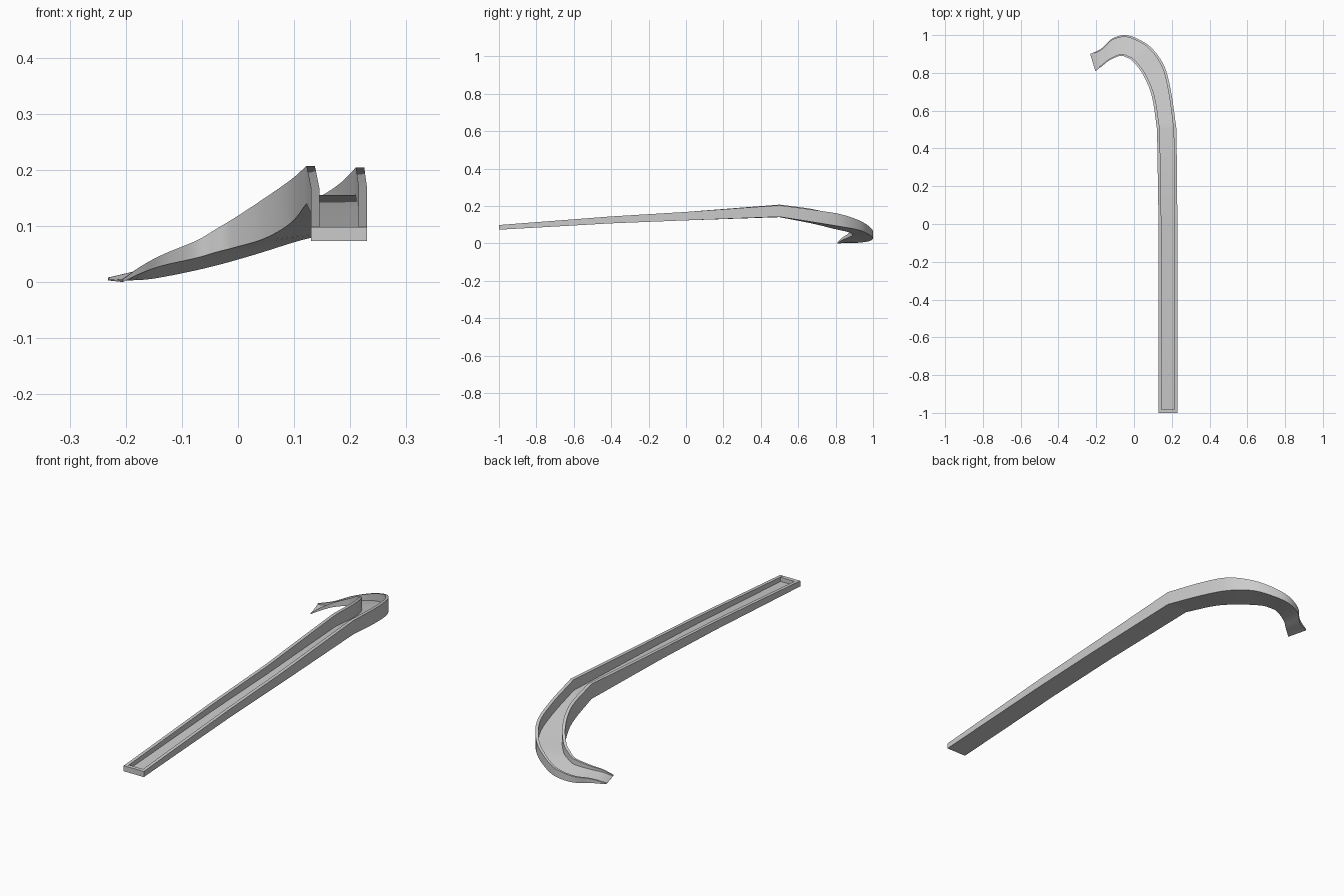
import bpy, bmesh, math
from mathutils import Vector

if "Cube" in bpy.data.objects:
    bpy.data.objects.remove(bpy.data.objects["Cube"])

# Stations along the chute:
# inner x, inner y, outer x, outer y, inner bottom, inner top, outer bottom, outer top, wall thickness
STRAIGHT = [
    (.13, -1, .23, -1, .073, .098, .073, .098, .015),
    (.13, -.4, .23, -.4, .107, .144, .107, .144, .015),
    (.13, 0, .23, 0, .123, .168, .123, .168, .015),
]
BEND = [
    (.122, .5, .225, .5, .140, .207, .142, .204, .015),
    (.095, .675, .198, .69, .106, .183, .112, .178, .014),
    (.048, .79, .163, .83, .078, .150, .089, .155, .013),
    (-.005, .86, .100, .925, .062, .115, .071, .123, .012),
    (-.040, .882, .030, .975, .053, .094, .049, .094, .011),
    (-.074, .89, -.045, 1.0, .043, .074, .028, .064, .010),
    (-.132, .865, -.118, .98, .030, .050, .012, .040, .009),
    (-.170, .835, -.170, .93, .017, .030, .004, .023, .008),
    (-.205, .81, -.232, .90, .000, .005, .003, .008, .006),
]


def smooth_path(pts, steps):
    """Catmull-Rom interpolation through the stations."""
    vs = [Vector(p) for p in pts]
    vs = [2 * vs[0] - vs[1]] + vs + [2 * vs[-1] - vs[-2]]
    out = []
    for a, b, c, d in zip(vs, vs[1:], vs[2:], vs[3:]):
        for k in range(steps):
            t = k / steps
            out.append(.5 * (2 * b + (c - a) * t + (2 * a - 5 * b + 4 * c - d) * t * t
                             + (3 * b - a - 3 * c + d) * t ** 3))
    return out + [vs[-2]]


def section(s):
    """U-shaped cross-section at one station."""
    ix, iy, ox, oy, ib, it, ob, ot, w = s
    ib, ob = max(ib, 0), max(ob, 0)
    a, b = Vector((ix, iy, 0)), Vector((ox, oy, 0))
    d = (b - a).normalized() * w
    fi, fo = ib + .22 * (it - ib), ob + .22 * (ot - ob)

    def up(p, z):
        return Vector((p.x, p.y, z))
    return [up(a, ib), up(b, ob), up(b, ot), up(b - d, ot),
            up(b - d, fo), up(a + d, fi), up(a + d, it), up(a, it)]


def finish(name, bm):
    bmesh.ops.recalc_face_normals(bm, faces=bm.faces)
    mesh = bpy.data.meshes.new(name)
    bm.to_mesh(mesh)
    bm.free()
    obj = bpy.data.objects.new(name, mesh)
    bpy.context.collection.objects.link(obj)
    bpy.ops.object.select_all(action='DESELECT')
    obj.select_set(True)
    bpy.context.view_layer.objects.active = obj
    bpy.ops.object.shade_smooth_by_angle(angle=math.radians(30))
    return obj


# Trough: straight run plus descending hook
bm = bmesh.new()
rings = [[bm.verts.new(p) for p in section(s)]
         for s in STRAIGHT + smooth_path(BEND, 5)]
for r, q in zip(rings, rings[1:]):
    for i in range(8):
        j = (i + 1) % 8
        bm.faces.new((r[i], r[j], q[j], q[i]))
for r in (rings[0], rings[-1]):
    bm.faces.new((r[0], r[1], r[4], r[5]))
    bm.faces.new((r[1], r[2], r[3], r[4]))
    bm.faces.new((r[0], r[5], r[6], r[7]))
finish("trough", bm)

# Wall closing the front end
bm = bmesh.new()
bmesh.ops.create_cube(bm, size=1)
bmesh.ops.scale(bm, vec=(.07, .018, .020), verts=bm.verts)
bmesh.ops.translate(bm, vec=(.18, -.991, .088), verts=bm.verts)
finish("end_wall", bm)
